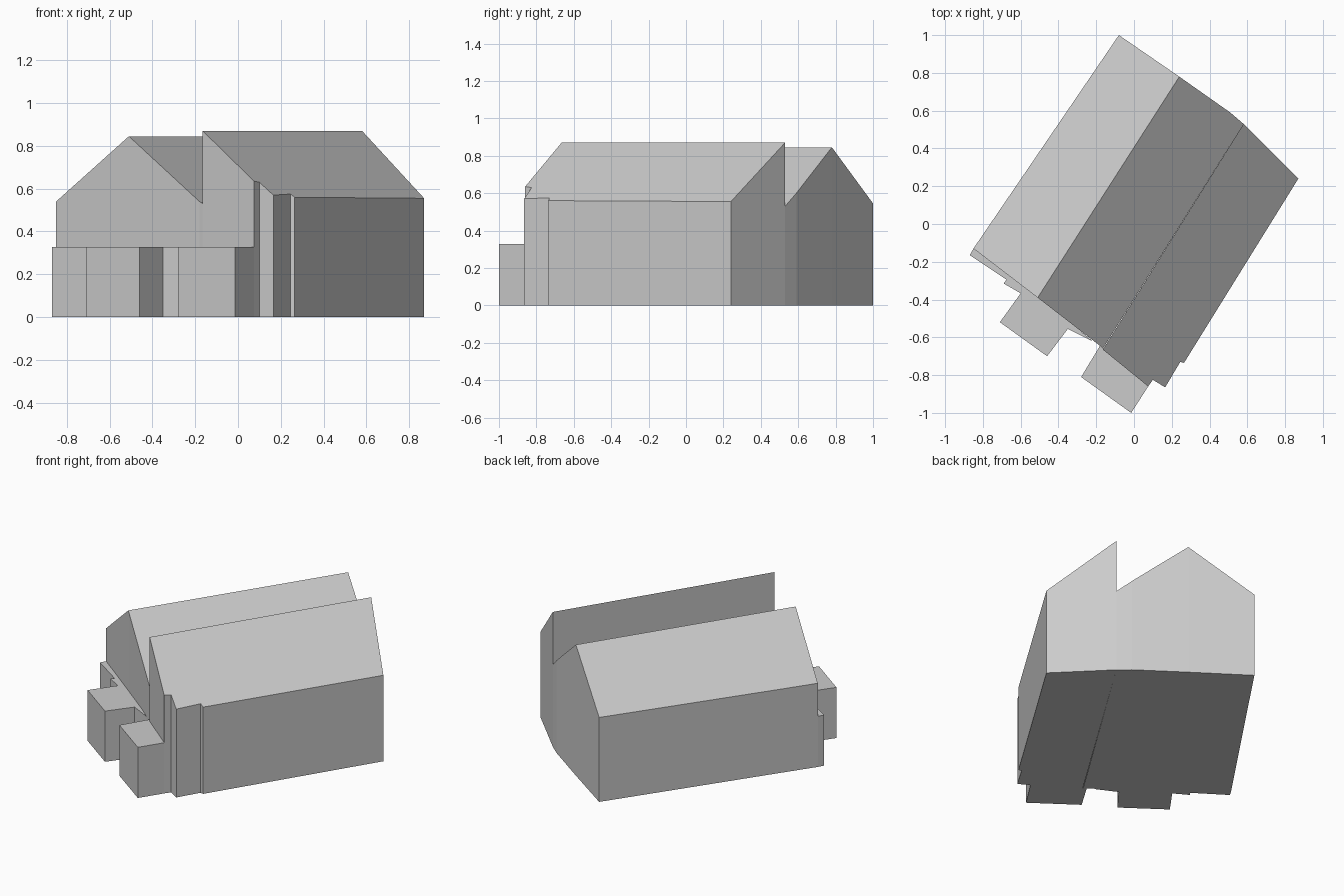
import bpy
import bmesh

cube = bpy.data.objects.get("Cube")
if cube:
    bpy.data.objects.remove(cube)

# One plain grey for the whole building
grey = bpy.data.materials.new("plain_grey")
grey.use_nodes = True
colour = (0.6, 0.6, 0.6, 1)
grey.diffuse_color = colour
grey.node_tree.nodes["Principled BSDF"].inputs["Base Color"].default_value = colour


def block(name, outline, ridge=None):
    """Walls rise from the ground to each outline point; the ridge splits the roof."""
    bm = bmesh.new()
    low = [bm.verts.new((x, y, 0)) for x, y, z in outline]
    top = [bm.verts.new(p) for p in outline]
    count = len(outline)
    for i in range(count):
        j = (i + 1) % count
        bm.faces.new((low[i], low[j], top[j], top[i]))
    bm.faces.new(low[::-1])
    if ridge:
        a, b = ridge
        bm.faces.new(top[a:b + 1])
        bm.faces.new(top[b:] + top[:a + 1])
    else:
        bm.faces.new(top)
    bmesh.ops.recalc_face_normals(bm, faces=bm.faces)
    mesh = bpy.data.meshes.new(name)
    bm.to_mesh(mesh)
    bm.free()
    mesh.materials.append(grey)
    obj = bpy.data.objects.new(name, mesh)
    bpy.context.collection.objects.link(obj)
    return obj


# Gabled house, front wall first, then round the back
block("gabled_house", [
    (-0.85, -0.13, 0.54), (-0.51, -0.39, 0.845), (-0.18, -0.645, 0.54),
    (-0.165, -0.66, 0.53), (0.58, 0.53, 0.53), (0.51, 0.59, 0.6),
    (0.24, 0.78, 0.845), (-0.08, 1.0, 0.545), (-0.72, 0.06, 0.54),
], ridge=(1, 6))

# Neighbour with a single slope falling from a tall party wall
block("single_slope_house", [
    (-0.165, -0.665, 0.87), (0.075, -0.86, 0.635), (0.1, -0.825, 0.63),
    (0.165, -0.865, 0.57), (0.245, -0.73, 0.575), (0.265, -0.735, 0.56),
    (0.87, 0.24, 0.555), (0.58, 0.53, 0.87),
])

# Flat-roofed additions along the front
annexes = {
    "side_annex": [(-0.85, -0.13), (-0.87, -0.165), (-0.675, -0.295),
                   (-0.69, -0.315), (-0.6, -0.367), (-0.5, -0.38)],
    "middle_annex": [(-0.6, -0.367), (-0.71, -0.52), (-0.46, -0.7),
                     (-0.35, -0.555), (-0.22, -0.62), (-0.5, -0.38)],
    "front_annex": [(-0.18, -0.645), (-0.28, -0.81), (-0.015, -1.0),
                    (0.075, -0.86)],
}
for name, plan in annexes.items():
    block(name, [(x, y, 0.327) for x, y in plan])
